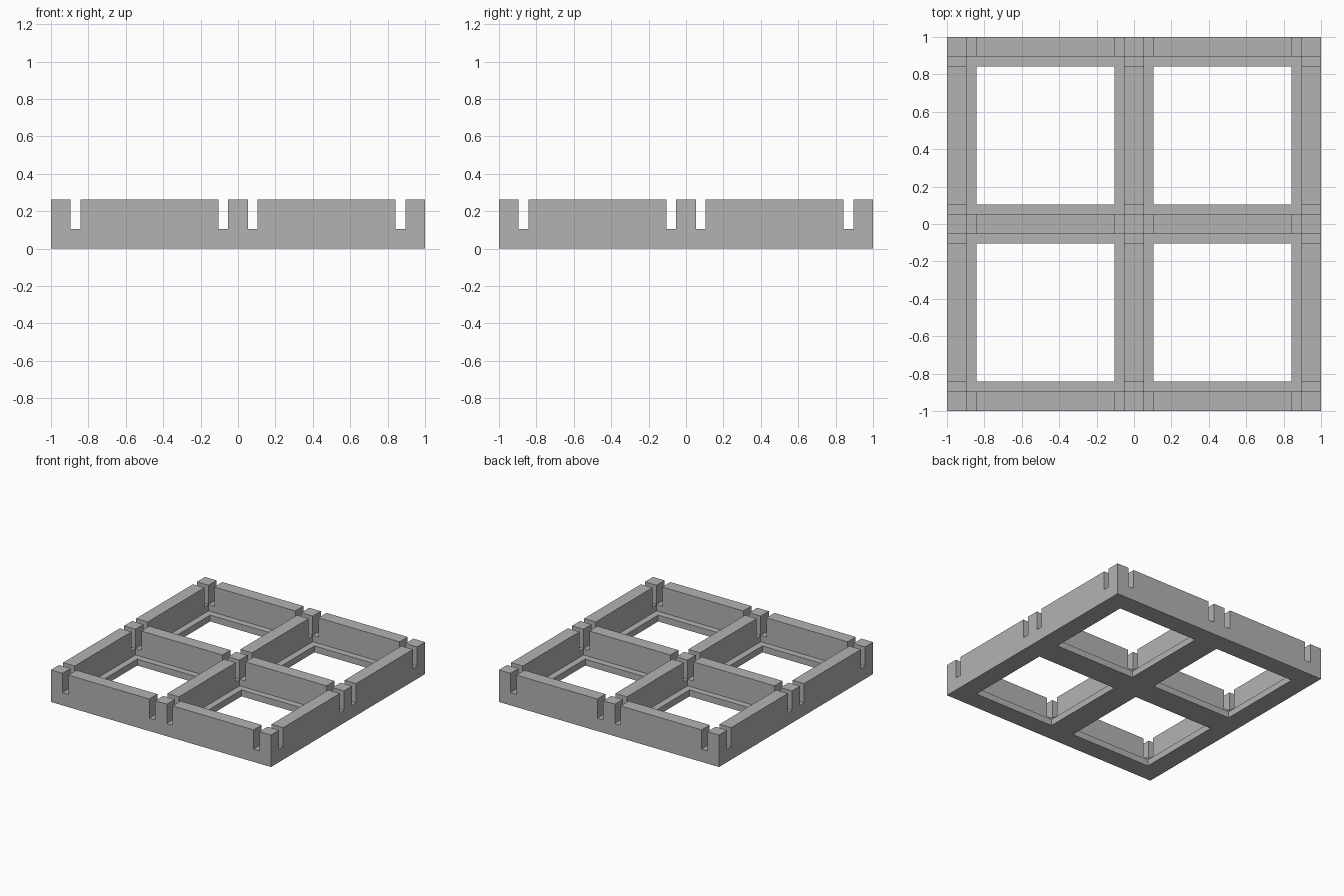
import bpy
import bmesh

cube = bpy.data.objects.get("Cube")
if cube:
    bpy.data.objects.remove(cube, do_unlink=True)

U = 1 / 19  # one module; the tray is 38 x 38 x 5 modules

grey = bpy.data.materials.new("light_grey")
grey.use_nodes = True
colour = (0.45, 0.45, 0.45, 1)
grey.diffuse_color = colour
grey.node_tree.nodes["Principled BSDF"].inputs["Base Color"].default_value = colour

# Break lines of the plan (mirrored about the centre) and of the height
half = [1, 2, 16, 17, 19]
plan = [-v for v in reversed(half)] + half
levels = [0, 1, 2, 5]


def in_wall(v):
    return abs(v) < 1 or abs(v) > 17


def in_ledge(v):
    return abs(v) < 2 or abs(v) > 16


def in_slot(v):
    return in_ledge(v) and not in_wall(v)


def solid(x, y, z):
    """Whether the tray has material at a point, in modules."""
    if max(abs(x), abs(y)) > 19 or z < 0 or z > 5:
        return False
    if z < 1:  # bottom frame, with a ledge around each opening
        return in_ledge(x) or in_ledge(y)
    wall = in_wall(x) or in_wall(y)
    if z < 2:  # unbroken lower walls
        return wall
    return wall and not in_slot(x) and not in_slot(y)  # slotted upper walls


def spans(breaks):
    """Break lines as intervals, with an empty margin at both ends."""
    ends = [breaks[0] - 1] + breaks + [breaks[-1] + 1]
    return list(zip(ends, ends[1:]))


# Skin the boundary between filled and empty blocks
bm = bmesh.new()
verts = {}


def vert(p):
    if p not in verts:
        verts[p] = bm.verts.new([c * U for c in p])
    return verts[p]


axes = [spans(plan), spans(plan), spans(levels)]
for axis in range(3):
    b, c = (axis + 1) % 3, (axis + 2) % 3
    for low, high in zip(axes[axis], axes[axis][1:]):
        for sb in axes[b]:
            for sc in axes[c]:
                point = [0, 0, 0]
                point[b], point[c] = sum(sb) / 2, sum(sc) / 2
                point[axis] = sum(low) / 2
                below = solid(*point)
                point[axis] = sum(high) / 2
                above = solid(*point)
                if below == above:
                    continue
                corners = []
                for i, j in ((0, 0), (1, 0), (1, 1), (0, 1)):
                    p = [0, 0, 0]
                    p[axis], p[b], p[c] = high[0], sb[i], sc[j]
                    corners.append(vert(tuple(p)))
                bm.faces.new(corners if below else corners[::-1])

# Merge coplanar faces into clean panels
bmesh.ops.dissolve_limit(bm, angle_limit=0.01, verts=bm.verts[:], edges=bm.edges[:])
mesh = bpy.data.meshes.new("slotted_grid_tray")
bm.to_mesh(mesh)
bm.free()
mesh.materials.append(grey)
tray = bpy.data.objects.new("slotted_grid_tray", mesh)
bpy.context.scene.collection.objects.link(tray)
